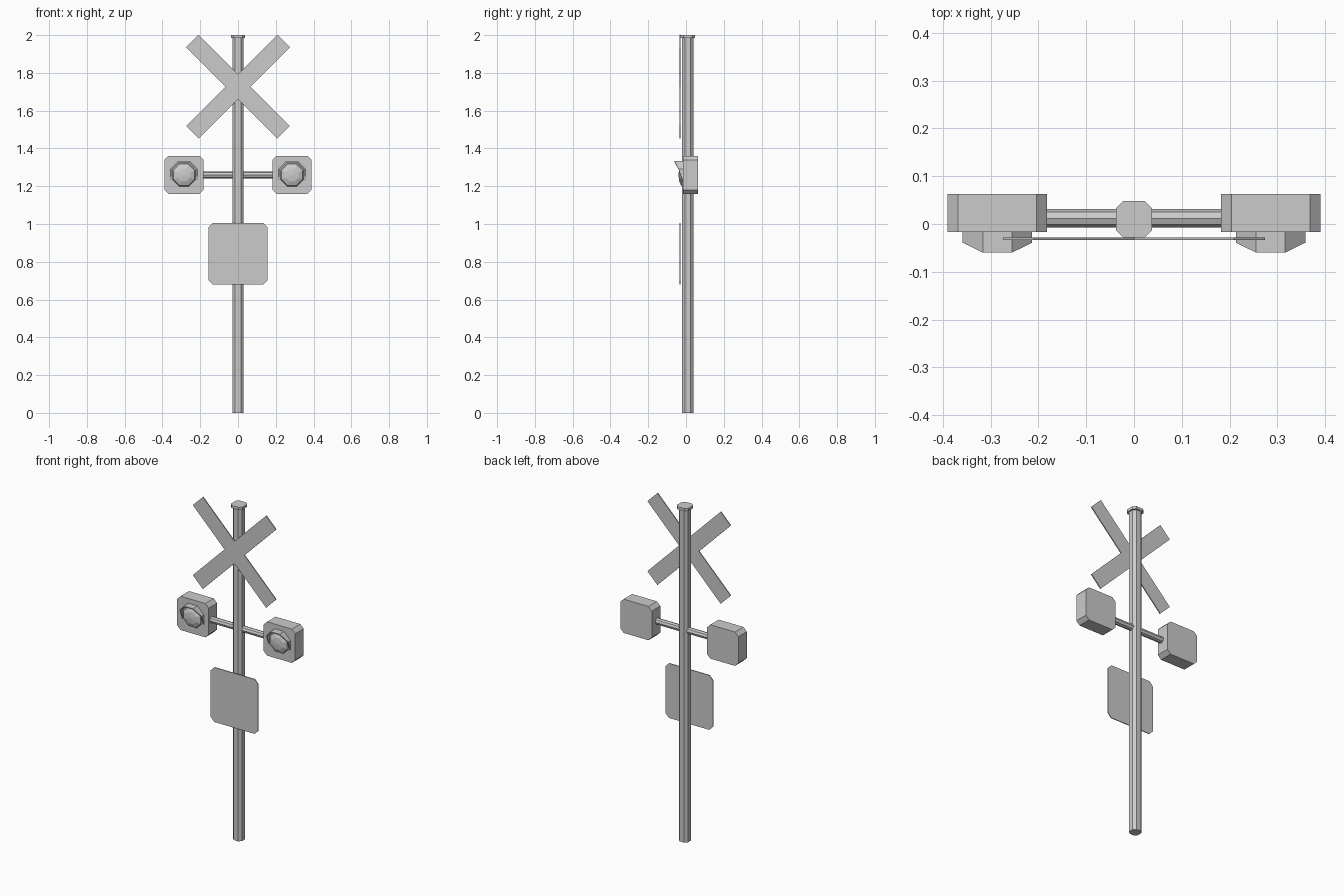
import bpy, bmesh, math

if "Cube" in bpy.data.objects:
    bpy.data.objects.remove(bpy.data.objects["Cube"])


def finish(name, bm):
    bmesh.ops.recalc_face_normals(bm, faces=bm.faces)
    me = bpy.data.meshes.new(name)
    bm.to_mesh(me)
    bm.free()
    ob = bpy.data.objects.new(name, me)
    bpy.context.collection.objects.link(ob)
    return ob


def prism(name, pts, a, b, to3d):
    """Extrude a 2D outline from depth a to depth b; to3d maps (u, v, depth)."""
    bm = bmesh.new()
    lo = [bm.verts.new(to3d(u, v, a)) for u, v in pts]
    hi = [bm.verts.new(to3d(u, v, b)) for u, v in pts]
    n = len(pts)
    bm.faces.new(lo)
    bm.faces.new(hi)
    for i in range(n):
        j = (i + 1) % n
        bm.faces.new((lo[i], lo[j], hi[j], hi[i]))
    return finish(name, bm)


def chamfered(cu, cv, hu, hv, c):
    quarter = [(hu, -hv + c), (hu, hv - c), (hu - c, hv), (-hu + c, hv),
               (-hu, hv - c), (-hu, -hv + c), (-hu + c, -hv), (hu - c, -hv)]
    return [(cu + u, cv + v) for u, v in quarter]


def along_z(u, v, d): return (u, v, d)
def along_y(u, v, d): return (u, d, v)
def along_x(u, v, d): return (d, u, v)


CY = 0.01      # pole centre in depth
LX, LZ = 0.286, 1.26   # lamp centre

# Pole and cap
prism("pole", chamfered(0, CY, 0.03, 0.03, 0.015), 0, 1.99, along_z)
prism("pole_cap", chamfered(0, CY, 0.038, 0.038, 0.015), 1.984, 2.0, along_z)

# Crossed boards as one twelve-sided plate
w, L = 0.0465, 0.342 + 0.0465 - 0.0465
outline = []
for k in range(4):
    a = math.pi / 4 + k * math.pi / 2
    c, s = math.cos(a), math.sin(a)
    for p, q in ((L, -w), (L, w), (w, w)):
        outline.append((p * c - q * s, 1.7275 + p * s + q * c))
prism("crossed_boards", outline, -0.034, -0.028, along_y)

# Lower sign plate
prism("sign_plate", chamfered(0, 0.842, 0.157, 0.163, 0.024),
      -0.034, -0.029, along_y)

# Lamp crossbar
bar = [(0.012 + 0.019 * math.cos(i * math.pi / 4),
        LZ + 0.019 * math.sin(i * math.pi / 4)) for i in range(8)]
prism("lamp_crossbar", bar, -0.2, 0.2, along_x)


def lens(name, cx):
    bm = bmesh.new()
    rings = []
    for r, y in ((0.067, -0.016), (0.061, -0.026), (0.037, -0.036)):
        rings.append([bm.verts.new((cx + r * math.cos((i + .5) * math.pi / 4), y,
                                    LZ + r * math.sin((i + .5) * math.pi / 4)))
                      for i in range(8)])
    tip = bm.verts.new((cx, -0.04, LZ))
    bm.faces.new(rings[0])
    for i in range(8):
        j = (i + 1) % 8
        for p, q in zip(rings, rings[1:]):
            bm.faces.new((p[i], p[j], q[j], q[i]))
        bm.faces.new((rings[-1][i], rings[-1][j], tip))
    return finish(name, bm)


def visor(name, cx):
    """Half-octagon hood that sweeps back towards its lower ends."""
    bm = bmesh.new()
    fronts = [-0.018, -0.039, -0.06, -0.06, -0.039, -0.018]
    sections = []
    for i, yf in enumerate(fronts):
        a = math.radians(-22.5 + 45 * i)
        sections.append([bm.verts.new((cx + r * math.cos(a), y, LZ + r * math.sin(a)))
                         for r, y in ((0.079, -0.016), (0.079, yf),
                                      (0.072, yf), (0.072, -0.016))])
    for p, q in zip(sections, sections[1:]):
        for i in range(4):
            j = (i + 1) % 4
            bm.faces.new((p[i], p[j], q[j], q[i]))
    bm.faces.new(sections[0])
    bm.faces.new(sections[-1])
    return finish(name, bm)


# Two lamps
for side, sx in (("left", -1), ("right", 1)):
    cx = sx * LX
    prism(side + "_lamp_box", chamfered(cx, LZ, 0.104, 0.101, 0.022),
          -0.017, 0.063, along_y)
    lens(side + "_lamp_lens", cx)
    visor(side + "_lamp_visor", cx)
